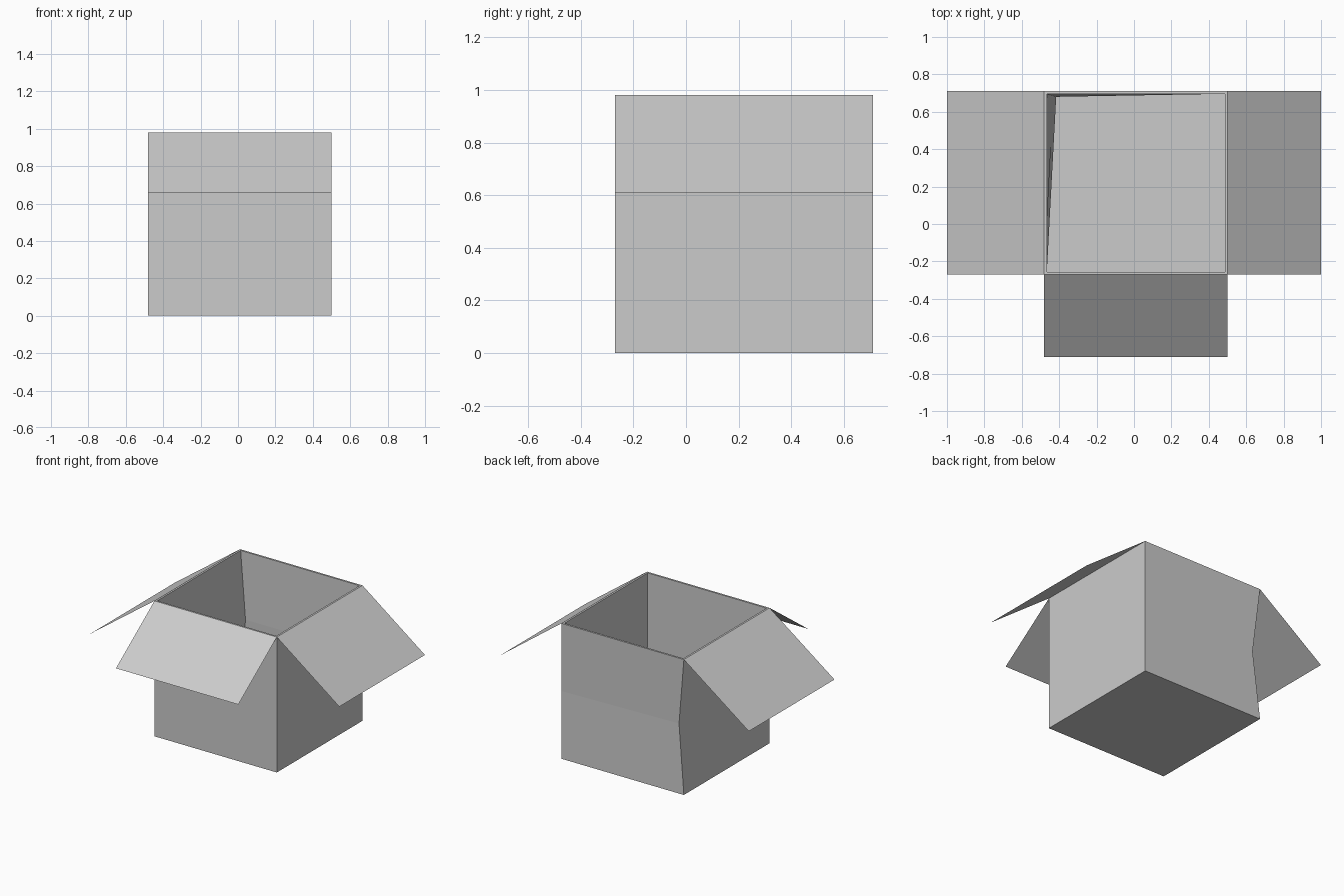
import bpy
import bmesh
from mathutils import Vector

cube = bpy.data.objects.get("Cube")
if cube:
    bpy.data.objects.remove(cube, do_unlink=True)

# Box extents
LEFT, RIGHT, FRONT, BACK, TOP = -0.48, 0.5, -0.27, 0.71, 0.98
MIDDLE = TOP / 2
WALL = 0.014
DENT = Vector((0.05, -0.016, 0.008))

cardboard = bpy.data.materials.new("cardboard_grey")
cardboard.use_nodes = True
colour = (0.6, 0.6, 0.6, 1)
cardboard.diffuse_color = colour
cardboard.node_tree.nodes["Principled BSDF"].inputs["Base Color"].default_value = colour


def finish(name, bm):
    mesh = bpy.data.meshes.new(name)
    bm.to_mesh(mesh)
    bm.free()
    mesh.materials.append(cardboard)
    obj = bpy.data.objects.new(name, mesh)
    bpy.context.collection.objects.link(obj)
    return obj


def ring(bm, inset, z):
    x0, x1, y0, y1 = LEFT + inset, RIGHT - inset, FRONT + inset, BACK - inset
    return [bm.verts.new((x, y, z)) for x, y in ((x0, y0), (x1, y0), (x1, y1), (x0, y1))]


# Open box: outer wall, rim and inner wall, with one crushed back corner
bm = bmesh.new()
levels = [(0, 0), (0, MIDDLE), (0, TOP), (WALL, TOP), (WALL, MIDDLE), (WALL, WALL)]
rings = [ring(bm, inset, z) for inset, z in levels]
for level, corners in zip(levels, rings):
    if level[1] == MIDDLE:
        corners[3].co += DENT
for low, high in zip(rings, rings[1:]):
    for i in range(4):
        j = (i + 1) % 4
        bm.faces.new((low[i], low[j], high[j], high[i]))
bm.faces.new(reversed(rings[0]))
bm.faces.new(rings[-1])
bmesh.ops.recalc_face_normals(bm, faces=bm.faces)
finish("open_box", bm)


# Paper-thin flaps hinged on the outer rim
def flap(name, start, end, fold):
    bm = bmesh.new()
    a, b = Vector((*start, TOP)), Vector((*end, TOP))
    fold = Vector(fold)
    bm.faces.new([bm.verts.new(p) for p in (a, a + fold, b + fold, b)])
    finish(name, bm)


flap("front_flap", (LEFT, FRONT), (RIGHT, FRONT), (0, -0.44, -0.32))
flap("left_flap", (RIGHT, FRONT), (RIGHT, BACK), (0.5, 0, -0.37))
flap("right_flap", (LEFT, BACK), (LEFT, FRONT), (-0.52, 0, -0.38))
